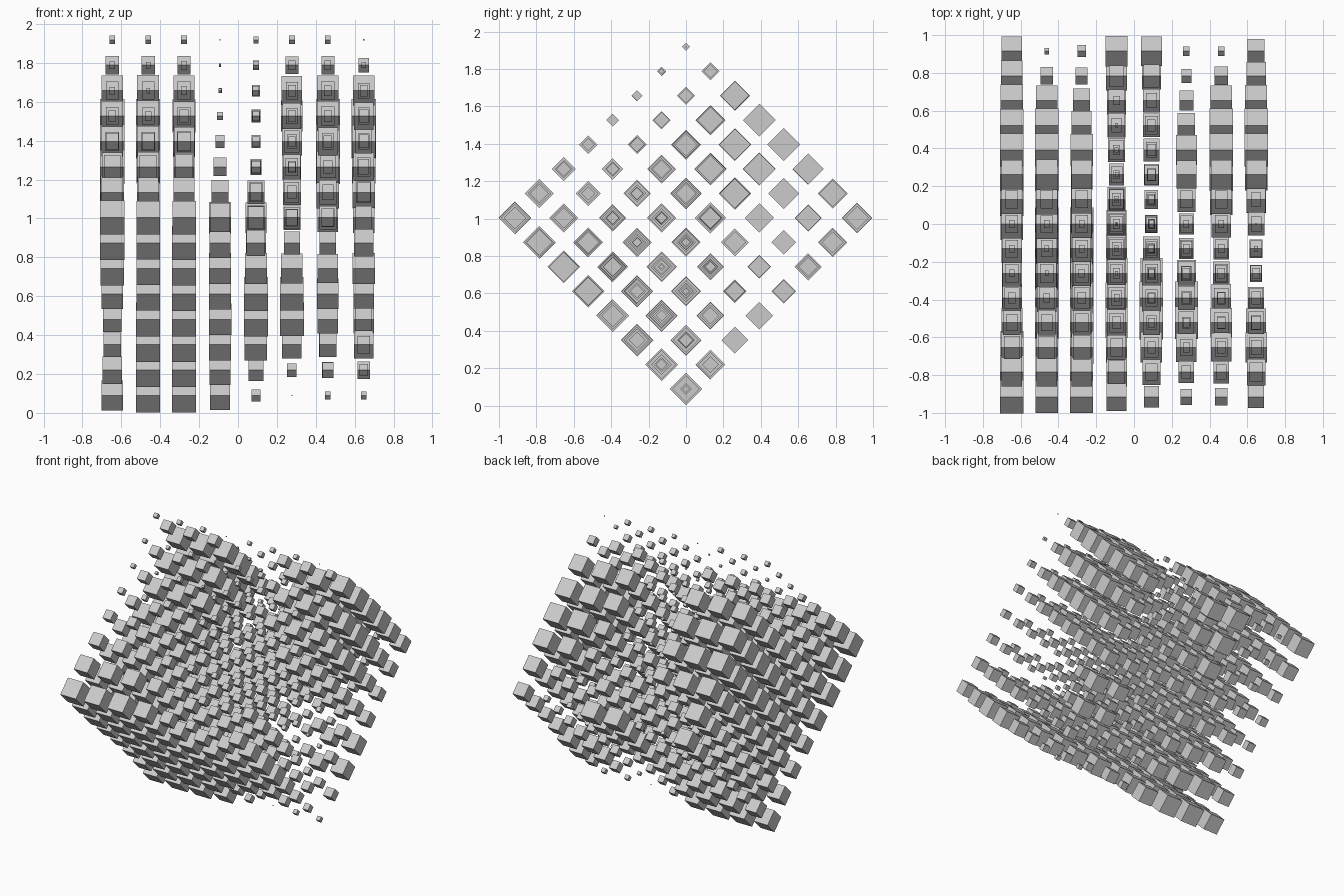
import bpy, bmesh, math
from mathutils import Matrix

if "Cube" in bpy.data.objects:
    bpy.data.objects.remove(bpy.data.objects["Cube"])

N = 8
STEP = 0.1848          # spacing of the lattice
CENTRE_Z = 1.004       # height of the lattice centre

# Cube sizes (thousandths) along x, on a coarse 4 x 4 net of the tilted section.
# SIZES[a][b]: a runs up and back, b runs up and forward.
SIZES = [
    [[110, 125, 125, 105, 45, 5, 30, 30],
     [88, 125, 125, 115, 123, 112, 95, 70],
     [120, 121, 125, 113, 118, 115, 110, 114],
     [125, 121, 121, 105, 80, 60, 65, 85]],
    [[60, 90, 90, 80, 50, 50, 95, 107],
     [100, 113, 105, 80, 60, 50, 30, 18],
     [100, 105, 95, 80, 60, 50, 42, 42],
     [78, 80, 85, 60, 40, 35, 45, 52]],
    [[60, 50, 70, 100, 85, 60, 60, 75],
     [115, 85, 75, 75, 85, 90, 105, 108],
     [118, 120, 110, 45, 40, 80, 105, 88],
     [30, 22, 35, 20, 35, 42, 40, 45]],
    [[110, 25, 45, 115, 110, 35, 35, 90],
     [120, 122, 95, 25, 50, 80, 120, 120],
     [120, 123, 116, 20, 45, 112, 120, 120],
     [30, 30, 30, 6, 25, 30, 30, 6]],
]


def smooth(p, t):
    """Smooth curve through four evenly spaced values, t in 0..3."""
    i = min(int(t), 2)
    f = t - i
    p0, p1, p2, p3 = p[max(i - 1, 0)], p[i], p[i + 1], p[min(i + 2, 3)]
    return p1 + 0.5 * f * (p2 - p0 + f * (2 * p0 - 5 * p1 + 4 * p2 - p3
                                          + f * (3 * (p1 - p2) + p3 - p0)))


def cube_size(i, a, b):
    u, v = a * 3 / (N - 1), b * 3 / (N - 1)
    s = smooth([smooth([SIZES[m][n][i] for n in range(4)], v) for m in range(4)], u)
    return max(5, min(s, 124)) / 1000


# Lattice of graded cubes, tipped 45 degrees about x
bm = bmesh.new()
half = (N - 1) / 2
tilt = Matrix.Translation((0, 0, CENTRE_Z)) @ Matrix.Rotation(math.radians(45), 4, 'X')
for i in range(N):
    for a in range(N):
        for b in range(N):
            place = Matrix.Translation(((i - half) * STEP, (a - half) * STEP, (b - half) * STEP))
            bmesh.ops.create_cube(bm, size=cube_size(i, a, b), matrix=tilt @ place)

mesh = bpy.data.meshes.new("graded_cubes")
bm.to_mesh(mesh)
bm.free()
bpy.context.collection.objects.link(bpy.data.objects.new("graded_cubes", mesh))
